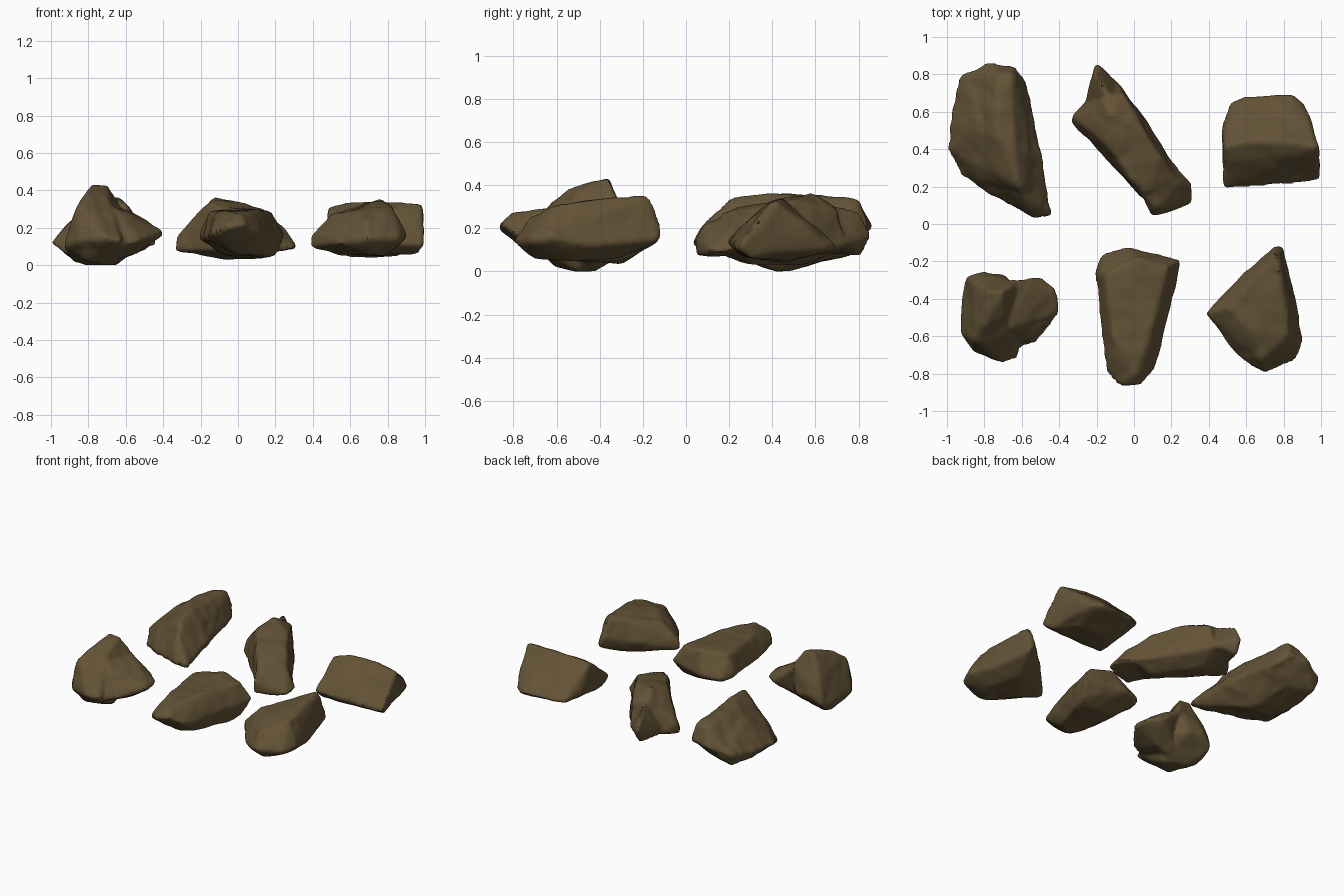
import bpy, bmesh
from mathutils import Vector, noise

brown = bpy.data.materials.new("brown stone")
brown.diffuse_color = (0.125, 0.085, 0.037, 1)


def rock(name, *chunks, seed=0.0, rough=0.016):
    """Fuse convex chunks into one stone, soften it and weather its surface."""
    bm = bmesh.new()
    for pts in chunks:
        verts = [bm.verts.new(p) for p in pts]
        res = bmesh.ops.convex_hull(bm, input=verts)
        loose = {v for v in res["geom_interior"] + res["geom_unused"]
                 if isinstance(v, bmesh.types.BMVert) and v.is_valid}
        bmesh.ops.delete(bm, geom=list(loose), context="VERTS")
    bmesh.ops.recalc_face_normals(bm, faces=bm.faces)
    mesh = bpy.data.meshes.new(name)
    bm.to_mesh(mesh)
    bm.free()
    obj = bpy.data.objects.new(name, mesh)
    bpy.context.collection.objects.link(obj)
    bpy.context.view_layer.objects.active = obj
    obj.select_set(True)
    mod = obj.modifiers.new("fuse", "REMESH")
    mod.mode, mod.voxel_size = "VOXEL", 0.012
    soft = obj.modifiers.new("soften", "SMOOTH")
    soft.factor, soft.iterations = 0.5, 5
    for m in ("fuse", "soften"):
        bpy.ops.object.modifier_apply(modifier=m)

    # weathering: broad dents, chipped ledges and fine grain
    mesh = obj.data
    offset = Vector((seed, seed * 1.7, -seed))
    moved = []
    for v in mesh.vertices:
        p = v.co + offset
        d = noise.noise(p * 5) * rough
        d -= max(0.0, 0.25 - abs(noise.noise(p * 4 + offset))) * rough * 1.2
        d += noise.noise(p * 13) * rough * 0.4 + rough * 0.3 + 0.006
        moved.append(v.co + v.normal * d)
    for v, co in zip(mesh.vertices, moved):
        v.co = co
        v.co.z = max(v.co.z, 0.0)
    mesh.materials.clear()
    mesh.materials.append(brown)
    bpy.ops.object.shade_smooth_by_angle(angle=0.7)
    obj.select_set(False)


# long ridged stone, back left
rock("back_left_rock",
     [(-0.99, 0.40, 0.12), (-0.97, 0.60, 0.13), (-0.92, 0.79, 0.16),
      (-0.90, 0.76, 0.08), (-0.78, 0.86, 0.21), (-0.64, 0.84, 0.22),
      (-0.58, 0.76, 0.17), (-0.45, 0.05, 0.12), (-0.53, 0.04, 0.13),
      (-0.73, 0.15, 0.10), (-0.92, 0.27, 0.07), (-0.49, 0.33, 0.18),
      (-0.59, 0.14, 0.28), (-0.74, 0.80, 0.31), (-0.66, 0.79, 0.32),
      (-0.72, 0.45, 0.36), (-0.64, 0.40, 0.36), (-0.62, 0.22, 0.34),
      (-0.86, 0.50, 0.26), (-0.85, 0.40, 0.02), (-0.65, 0.42, 0.01),
      (-0.72, 0.70, 0.07)], seed=1.3)

# slanted block-like stone, back middle
rock("back_middle_rock",
     [(-0.33, 0.55, 0.08), (-0.32, 0.57, 0.14), (-0.24, 0.68, 0.09),
      (-0.08, 0.74, 0.12), (0.02, 0.58, 0.10), (0.18, 0.37, 0.09),
      (0.24, 0.27, 0.10), (0.04, 0.15, 0.09), (-0.25, 0.52, 0.23),
      (-0.14, 0.42, 0.32), (-0.01, 0.24, 0.29), (0.07, 0.17, 0.26),
      (-0.12, 0.58, 0.35), (-0.16, 0.66, 0.31), (-0.06, 0.70, 0.28),
      (0.05, 0.50, 0.32), (0.14, 0.35, 0.29), (0.22, 0.25, 0.21),
      (-0.10, 0.58, 0.05), (0.10, 0.30, 0.04)],
     [(-0.20, 0.86, 0.17), (-0.24, 0.68, 0.08), (-0.08, 0.74, 0.13),
      (-0.16, 0.72, 0.30), (-0.28, 0.57, 0.09), (-0.05, 0.55, 0.29),
      (-0.20, 0.81, 0.08), (-0.20, 0.81, 0.26)],
     [(0.31, 0.21, 0.10), (0.31, 0.11, 0.09), (0.24, 0.09, 0.08),
      (0.10, 0.05, 0.08), (0.10, 0.05, 0.15), (0.06, 0.15, 0.08),
      (0.20, 0.34, 0.10), (0.24, 0.22, 0.20), (0.12, 0.09, 0.21),
      (0.12, 0.30, 0.28), (0.03, 0.20, 0.26)], seed=4.1, rough=0.011)

# wedge stone with a cross ridge, back right
rock("back_right_rock",
     [(0.48, 0.19, 0.14), (0.99, 0.24, 0.11), (0.98, 0.37, 0.20),
      (0.92, 0.55, 0.14), (0.90, 0.65, 0.11), (0.84, 0.69, 0.11),
      (0.60, 0.69, 0.11), (0.52, 0.65, 0.11), (0.48, 0.51, 0.15),
      (0.49, 0.41, 0.31), (0.50, 0.33, 0.26), (0.60, 0.44, 0.33),
      (0.80, 0.45, 0.33), (0.98, 0.41, 0.32), (0.50, 0.25, 0.08),
      (0.96, 0.30, 0.07), (0.60, 0.45, 0.05), (0.85, 0.45, 0.05)],
     seed=7.7, rough=0.01)

# tall peaked stone with a low side lobe, front left
rock("front_left_rock",
     [(-0.90, -0.28, 0.10), (-0.80, -0.26, 0.17), (-0.70, -0.28, 0.15),
      (-0.92, -0.58, 0.10), (-0.85, -0.68, 0.13), (-0.70, -0.74, 0.14),
      (-0.63, -0.71, 0.13), (-0.60, -0.40, 0.14), (-0.78, -0.36, 0.43),
      (-0.70, -0.36, 0.43), (-0.80, -0.54, 0.38), (-0.70, -0.50, 0.36),
      (-0.85, -0.61, 0.32), (-0.65, -0.33, 0.34), (-0.85, -0.32, 0.28),
      (-0.88, -0.42, 0.03), (-0.82, -0.42, 0.01), (-0.66, -0.50, 0.01),
      (-0.80, -0.60, 0.03)],
     [(-0.42, -0.34, 0.17), (-0.41, -0.48, 0.17), (-0.50, -0.53, 0.14),
      (-0.53, -0.63, 0.13), (-0.64, -0.66, 0.10), (-0.50, -0.29, 0.18),
      (-0.66, -0.31, 0.31), (-0.56, -0.35, 0.26), (-0.66, -0.55, 0.30),
      (-0.48, -0.40, 0.23), (-0.55, -0.42, 0.06), (-0.75, -0.45, 0.02)],
     seed=11.2, rough=0.012)

# tapered lying stone, front middle
rock("front_middle_rock",
     [(-0.20, -0.25, 0.15), (-0.16, -0.17, 0.14), (-0.03, -0.13, 0.15),
      (0.25, -0.19, 0.17), (0.20, -0.38, 0.12), (0.13, -0.62, 0.12),
      (0.10, -0.78, 0.17), (0.04, -0.86, 0.22), (-0.07, -0.86, 0.20),
      (-0.13, -0.80, 0.17), (-0.17, -0.60, 0.14), (-0.15, -0.27, 0.28),
      (0.02, -0.19, 0.30), (0.18, -0.23, 0.28), (0.09, -0.55, 0.29),
      (-0.11, -0.60, 0.28), (0.01, -0.80, 0.27), (-0.08, -0.30, 0.06),
      (0.12, -0.30, 0.04), (0.21, -0.26, 0.07), (0.18, -0.38, 0.05),
      (0.10, -0.62, 0.06), (0.00, -0.68, 0.07)], seed=15.9, rough=0.01)

# pointed stone with a slanted ridge, front right
rock("front_right_rock",
     [(0.39, -0.48, 0.10), (0.39, -0.48, 0.16), (0.50, -0.38, 0.17),
      (0.60, -0.26, 0.18), (0.75, -0.13, 0.22), (0.79, -0.12, 0.15),
      (0.81, -0.28, 0.12), (0.87, -0.45, 0.12), (0.90, -0.62, 0.15),
      (0.85, -0.72, 0.14), (0.70, -0.79, 0.14), (0.56, -0.70, 0.12),
      (0.76, -0.18, 0.34), (0.78, -0.38, 0.33), (0.83, -0.58, 0.31),
      (0.64, -0.58, 0.29), (0.50, -0.45, 0.27), (0.68, -0.72, 0.24),
      (0.55, -0.50, 0.06), (0.78, -0.52, 0.05), (0.72, -0.30, 0.07),
      (0.70, -0.70, 0.07)], seed=21.4, rough=0.012)
